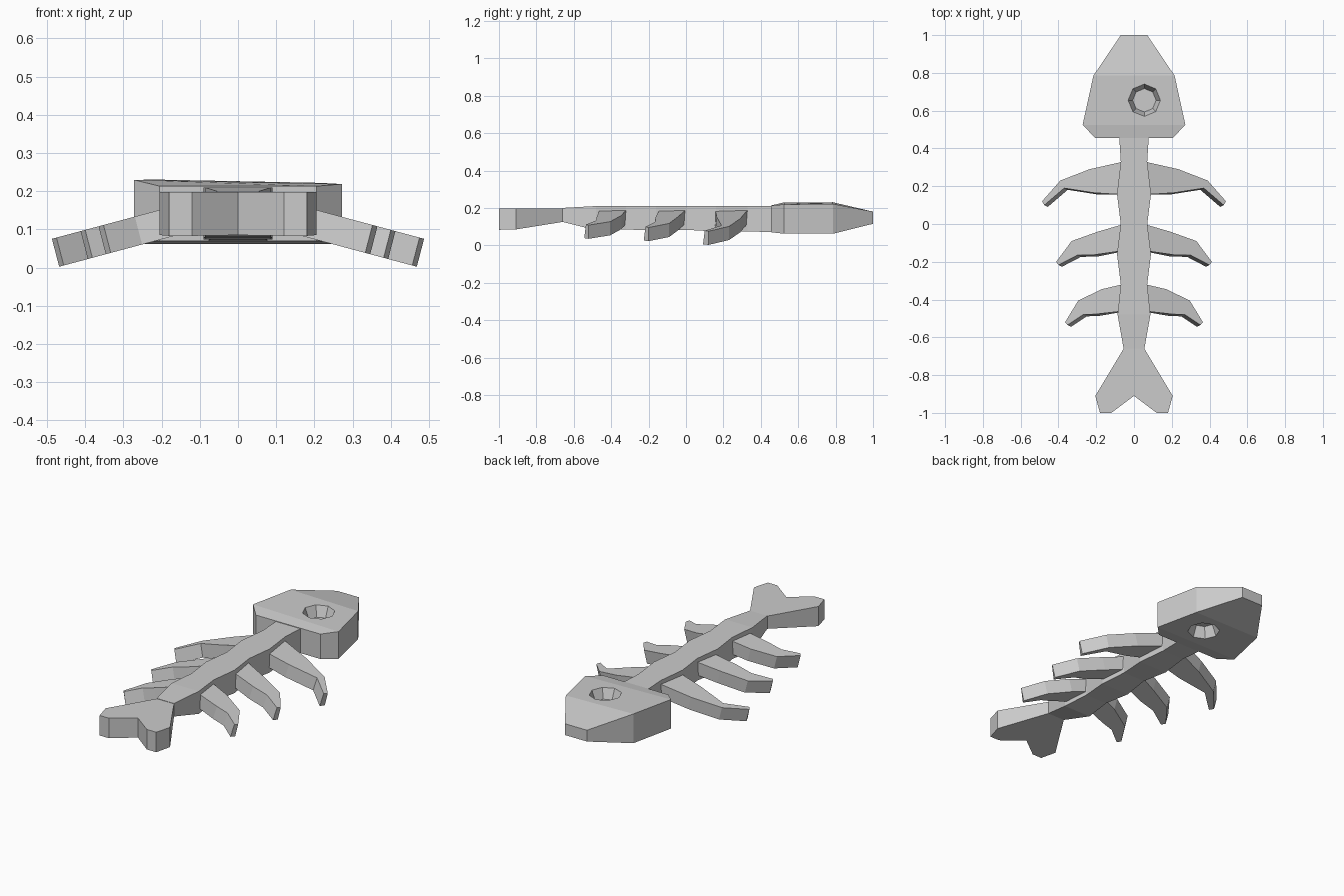
import bpy, bmesh, math

if "Cube" in bpy.data.objects:
    bpy.data.objects.remove(bpy.data.objects["Cube"])


def finish(name, bm):
    bmesh.ops.remove_doubles(bm, verts=bm.verts, dist=1e-5)
    bmesh.ops.recalc_face_normals(bm, faces=bm.faces)
    me = bpy.data.meshes.new(name)
    bm.to_mesh(me)
    bm.free()
    ob = bpy.data.objects.new(name, me)
    bpy.context.collection.objects.link(ob)
    return ob


def loft(name, rows):
    """Rectangular sections along y: (y, half width, z bottom, z top)."""
    bm = bmesh.new()
    rings = [[bm.verts.new(p) for p in ((-w, y, a), (w, y, a), (w, y, b), (-w, y, b))]
             for y, w, a, b in rows]
    for r, s in zip(rings, rings[1:]):
        for i in range(4):
            j = (i + 1) % 4
            bm.faces.new((r[i], r[j], s[j], s[i]))
    bm.faces.new(rings[0])
    bm.faces.new(rings[-1])
    return finish(name, bm)


def slab(name, top, bottom):
    """Closed plate between two matching outlines."""
    bm = bmesh.new()
    t = [bm.verts.new(p) for p in top]
    b = [bm.verts.new(p) for p in bottom]
    bm.faces.new(t)
    bm.faces.new(b)
    for i in range(len(t)):
        j = (i + 1) % len(t)
        bm.faces.new((t[i], t[j], b[j], b[i]))
    return finish(name, bm)


# Head
head = loft("head", [(0.455, 0.205, 0.07, 0.213), (0.525, 0.272, 0.062, 0.224),
                     (0.785, 0.215, 0.062, 0.226), (1.0, 0.07, 0.115, 0.18)])
for v in head.data.vertices:        # slight lopsided crown
    if v.co.z > 0.22:
        v.co.z -= 0.02 * v.co.x

# Eye sockets, recessed on both faces
for side in (1, -1):
    bm = bmesh.new()
    rings = []
    for z, r in ((0.165 if side > 0 else 0.125, 0.062), (0.26 if side > 0 else 0.03, 0.10)):
        rings.append([bm.verts.new((0.055 + r * math.cos(i * math.pi / 4),
                                    0.655 + r * math.sin(i * math.pi / 4), z)) for i in range(8)])
    bm.faces.new(rings[0])
    bm.faces.new(rings[1])
    for i in range(8):
        j = (i + 1) % 8
        bm.faces.new((rings[0][i], rings[0][j], rings[1][j], rings[1][i]))
    cutter = finish("eye_cutter", bm)
    cutter.hide_render = True
    cutter.hide_viewport = True
    m = head.modifiers.new("eye", 'BOOLEAN')
    m.operation = 'DIFFERENCE'
    m.solver = 'EXACT'
    m.object = cutter

# Spine
loft("spine", [(-0.66, 0.055, 0.125, 0.2), (-0.48, 0.087, 0.08, 0.21), (-0.32, 0.07, 0.085, 0.21),
               (-0.16, 0.09, 0.078, 0.21), (0.0, 0.07, 0.083, 0.21), (0.16, 0.09, 0.074, 0.21),
               (0.33, 0.07, 0.075, 0.21), (0.46, 0.078, 0.07, 0.21)])

# Tail fin
half = [(0.055, -0.66, 0.125), (0.205, -0.91, 0.085), (0.18, -1.0, 0.083), (0.12, -1.0, 0.083)]
outline = half + [(0, -0.91, 0.085)] + [(-x, y, z) for x, y, z in reversed(half)]
slab("tail", [(x, y, 0.198) for x, y, z in outline], outline)

# Ribs: curved plates drooping about 15 degrees
ribs = [
    [(0.05, .335), (0.08, .325), (0.235, .29), (0.39, .23), (0.487, .12),
     (0.475, .10), (0.37, .19), (0.21, .165), (0.05, .155)],
    [(0.05, 0.0), (0.08, -.008), (0.19, -.04), (0.33, -.09), (0.412, -.20),
     (0.40, -.217), (0.30, -.165), (0.21, -.163), (0.05, -.14)],
    [(0.05, -.315), (0.08, -.324), (0.17, -.345), (0.295, -.405), (0.365, -.52),
     (0.352, -.535), (0.27, -.48), (0.2, -.477), (0.05, -.46)],
]
for n, pts in enumerate(ribs, 1):
    top = [(x, y, 0.187 - 0.268 * (x - 0.07)) for x, y in pts]
    bottom = [(x - 0.019, y - (0.009 if 4 < i < 8 else 0), z - 0.073)
              for i, (x, y, z) in enumerate(top)]
    rib = slab(f"rib_pair_{n}", top, bottom)
    m = rib.modifiers.new("mirror", 'MIRROR')
    m.use_mirror_merge = False
